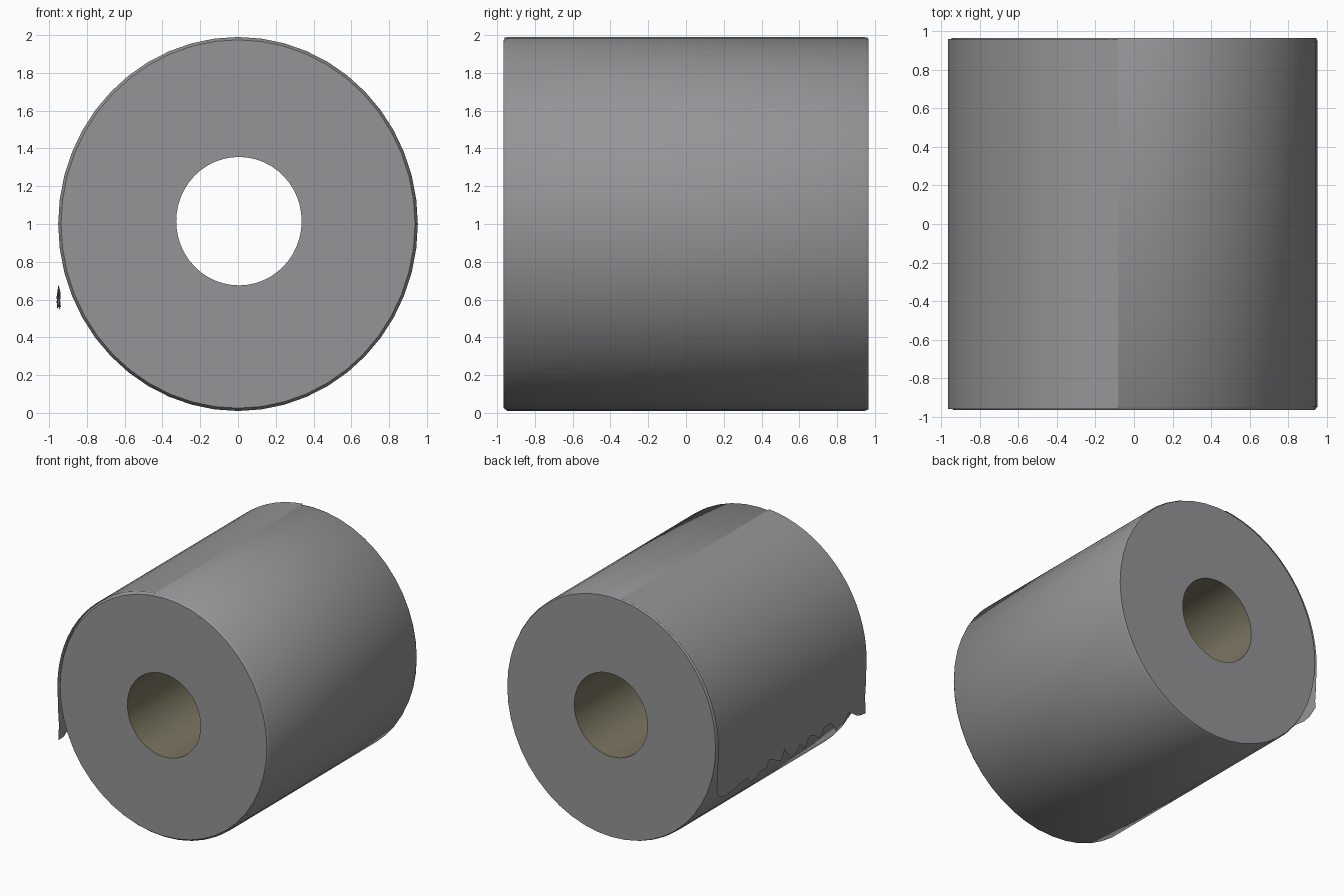
import bpy, bmesh, math, random

if "Cube" in bpy.data.objects:
    bpy.data.objects.remove(bpy.data.objects["Cube"])
random.seed(4)

def material(name, col):
    m = bpy.data.materials.new(name)
    m.diffuse_color = (*col, 1)
    m.use_nodes = True
    m.node_tree.nodes["Principled BSDF"].inputs["Base Color"].default_value = m.diffuse_color
    return m

paper = material("grey paper", (0.30, 0.30, 0.31))
card = material("brown cardboard", (0.20, 0.18, 0.12))
N = 48

def make(name, bm, mat, angle=40):
    bmesh.ops.recalc_face_normals(bm, faces=bm.faces)
    me = bpy.data.meshes.new(name)
    bm.to_mesh(me)
    bm.free()
    ob = bpy.data.objects.new(name, me)
    bpy.context.collection.objects.link(ob)
    me.materials.append(mat)
    bpy.ops.object.select_all(action='DESELECT')
    ob.select_set(True)
    bpy.context.view_layer.objects.active = ob
    bpy.ops.object.shade_smooth_by_angle(angle=math.radians(angle))
    return ob

def ring(bm, cx, cz, rx, rz, y):
    return [bm.verts.new((cx + rx * math.cos(2 * math.pi * i / N), y,
                          cz + rz * math.sin(2 * math.pi * i / N))) for i in range(N)]

def bridge(bm, a, b):
    for i in range(N):
        j = (i + 1) % N
        bm.faces.new((a[i], a[j], b[j], b[i]))

# Paper roll: outer wall with soft rims and annular ends
H = 0.965
HOLE = (0.005, 1.015, 0.332, 0.34)
OUT = (0.0, 1.0, 0.952, 0.99)
bm = bmesh.new()
rings = [ring(bm, *HOLE, -H),
         ring(bm, 0, 1, OUT[2] - 0.015, OUT[3] - 0.015, -H),
         ring(bm, *OUT, -H + 0.02),
         ring(bm, *OUT, H - 0.02),
         ring(bm, 0, 1, OUT[2] - 0.008, OUT[3] - 0.008, H),
         ring(bm, *HOLE, H)]
for a, b in zip(rings, rings[1:]):
    bridge(bm, a, b)
make("paper_roll", bm, paper)

# Cardboard core: open tube lining the hole
bm = bmesh.new()
bridge(bm, ring(bm, *HOLE, -H), ring(bm, *HOLE, H))
core = make("cardboard_core", bm, card)
core.data.flip_normals()

# Loose outer sheet: leaves the roll near the top, hangs off the left side, torn edge
profile = []
for i in range(19):
    t = i / 18
    a = math.radians(95 + 90 * t)
    off = 0.002 + 0.011 * t
    profile.append(((OUT[2] + off) * math.cos(a), 1 + (OUT[3] + off) * math.sin(a)))
profile += [(-0.957, 0.78), (-0.95, 0.68)]
bm = bmesh.new()
M = 30
cols = []
for k in range(M + 1):
    y = -H + 0.005 + (2 * H - 0.01) * k / M
    col = [bm.verts.new((x, y, z)) for x, z in profile]
    col.append(bm.verts.new((-0.95 + random.uniform(-0.012, 0.012), y,
                             random.uniform(0.54, 0.65))))
    cols.append(col)
for a, b in zip(cols, cols[1:]):
    for i in range(len(a) - 1):
        bm.faces.new((a[i], a[i + 1], b[i + 1], b[i]))
sheet = make("loose_sheet", bm, paper)
if sheet.data.polygons[0].normal.z < 0:
    sheet.data.flip_normals()
